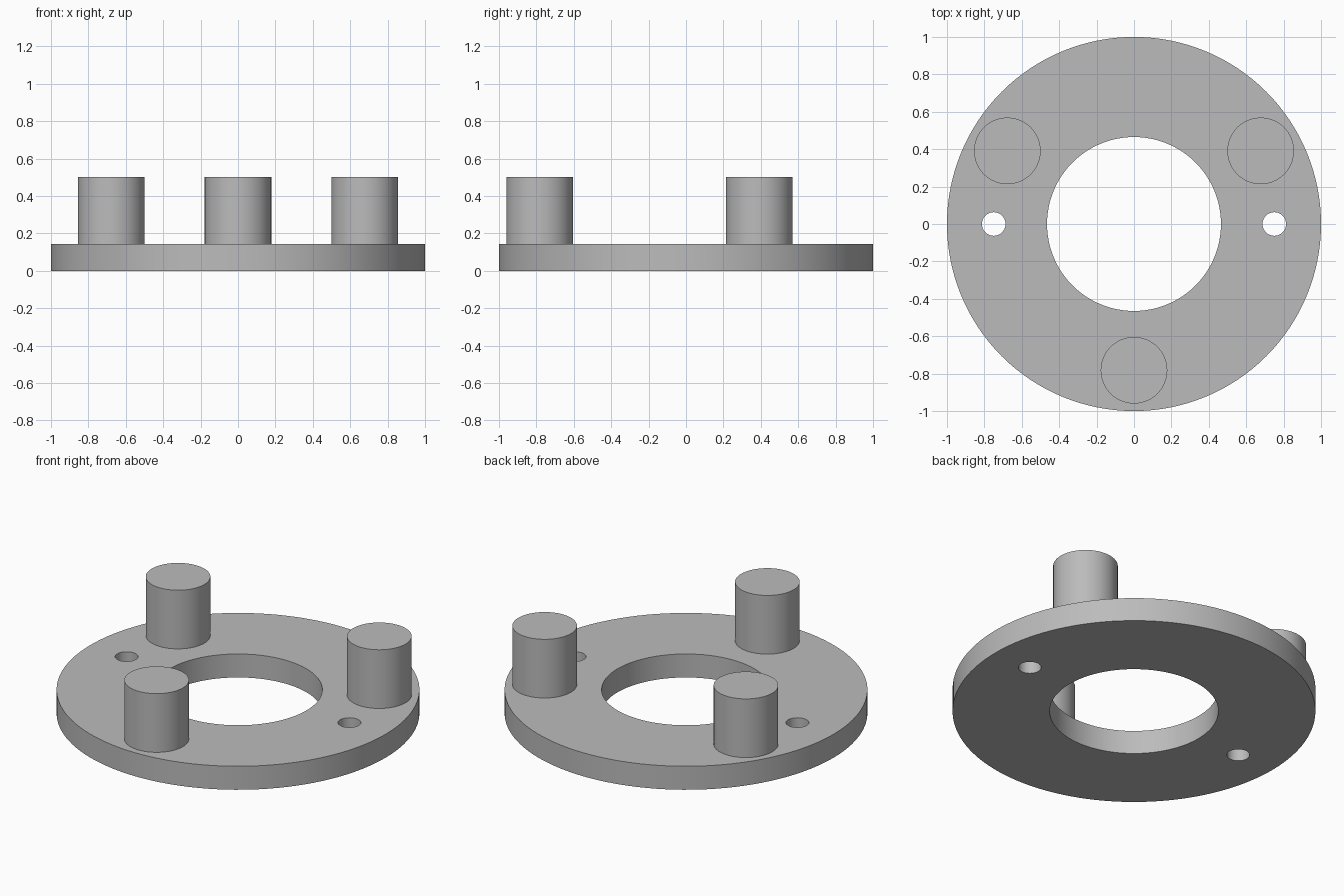
import bpy
from math import radians, cos, sin

cube = bpy.data.objects.get("Cube")
if cube:
    bpy.data.objects.remove(cube, do_unlink=True)

PLATE_TOP, PEG_TOP = 0.143, 0.5
PEG_RADIUS, PEG_CIRCLE = 0.178, 0.782

grey = bpy.data.materials.new("plain grey")
grey.use_nodes = True
colour = (0.5, 0.5, 0.5, 1)
grey.diffuse_color = colour
grey.node_tree.nodes["Principled BSDF"].inputs["Base Color"].default_value = colour


def cylinder(name, x, y, radius, bottom, top, sides=96):
    bpy.ops.mesh.primitive_cylinder_add(
        vertices=sides, radius=radius, depth=top - bottom,
        location=(x, y, (bottom + top) / 2))
    obj = bpy.context.object
    obj.name = name
    obj.data.materials.append(grey)
    return obj


def smooth(obj):
    bpy.ops.object.select_all(action='DESELECT')
    obj.select_set(True)
    bpy.context.view_layer.objects.active = obj
    bpy.ops.object.shade_smooth_by_angle(angle=radians(30))


# Flat ring plate with a central bore and two bolt holes
plate = cylinder("ring_plate", 0, 0, 1, 0, PLATE_TOP, 128)
holes = {"centre_bore": (0, 0.465), "left_bolt_hole": (0.75, 0.063),
         "right_bolt_hole": (-0.75, 0.063)}
for name, (x, radius) in holes.items():
    cutter = cylinder(name + "_cutter", x, 0, radius, -0.1, PLATE_TOP + 0.1)
    cut = plate.modifiers.new(name, 'BOOLEAN')
    cut.operation = 'DIFFERENCE'
    cut.solver = 'EXACT'
    cut.object = cutter
    bpy.context.view_layer.objects.active = plate
    bpy.ops.object.modifier_apply(modifier=name)
    bpy.data.objects.remove(cutter, do_unlink=True)
smooth(plate)

# Three upright pegs evenly spaced around the ring
for name, degrees in (("front_peg", -90), ("back_left_peg", 30), ("back_right_peg", 150)):
    a = radians(degrees)
    smooth(cylinder(name, PEG_CIRCLE * cos(a), PEG_CIRCLE * sin(a),
                    PEG_RADIUS, PLATE_TOP, PEG_TOP))
